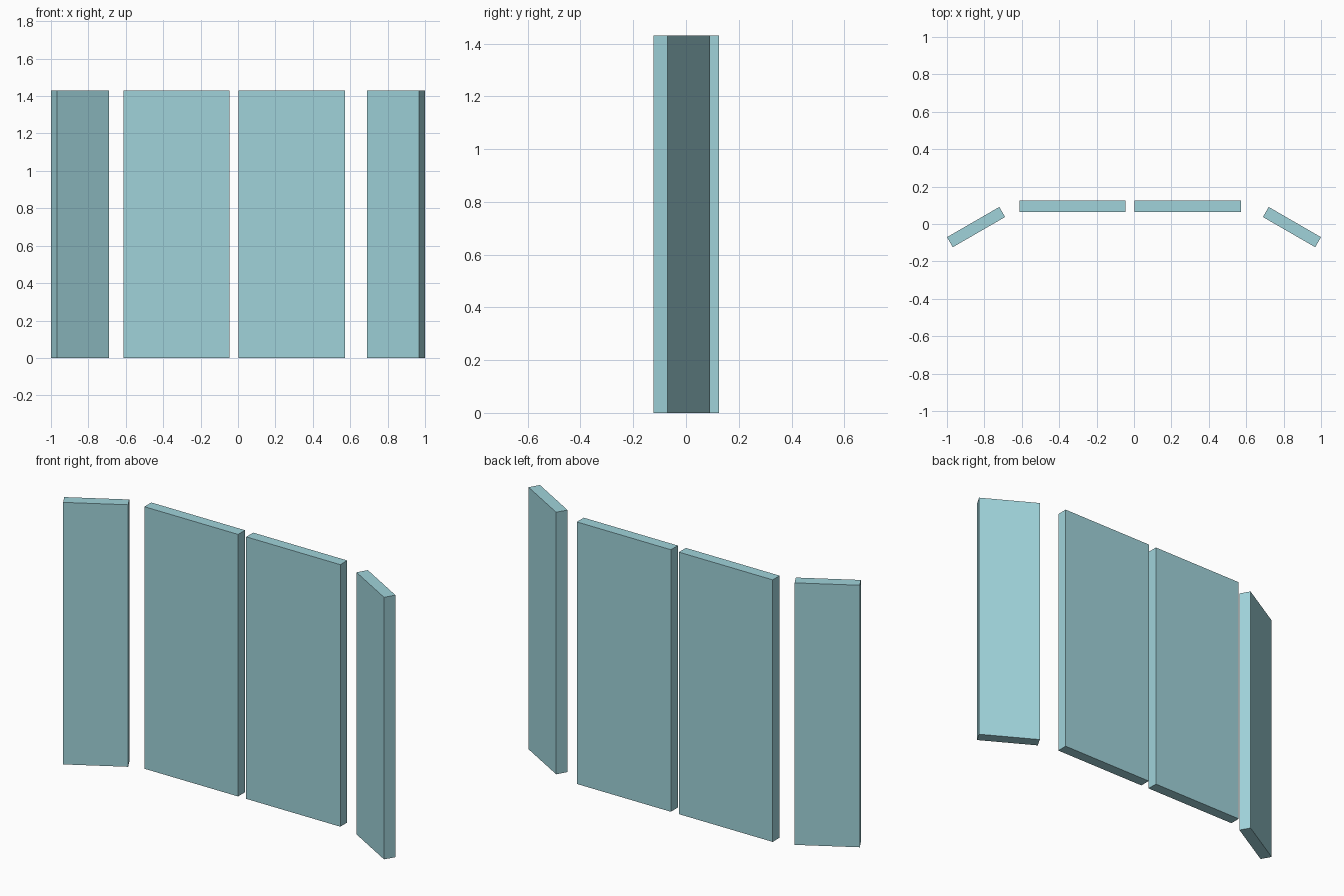
import bpy
import math

if "Cube" in bpy.data.objects:
    bpy.data.objects.remove(bpy.data.objects["Cube"])

H = 1.43  # common panel height

glass = bpy.data.materials.new("pale_teal_glass")
glass.diffuse_color = (0.35, 0.65, 0.70, 1.0)
glass.use_nodes = True
glass.node_tree.nodes["Principled BSDF"].inputs["Base Color"].default_value = glass.diffuse_color


def panel(name, x, y, width, depth, angle=0.0):
    """Upright flat slab standing on the ground, turned about z."""
    bpy.ops.mesh.primitive_cube_add(size=1, location=(x, y, H / 2))
    ob = bpy.context.object
    ob.name = name
    ob.scale = (width, depth, H)
    ob.rotation_euler.z = math.radians(angle)
    ob.data.materials.append(glass)
    return ob


# two front-facing middle panels
panel("middle_panel_left", -0.328, 0.095, 0.566, 0.06)
panel("middle_panel_right", 0.288, 0.095, 0.568, 0.06)

# angled wing panels, mirrored left and right
for side, label in ((-1, "left"), (1, "right")):
    panel("wing_panel_" + label, side * 0.8445, -0.0165, 0.323, 0.062, -side * 30)
